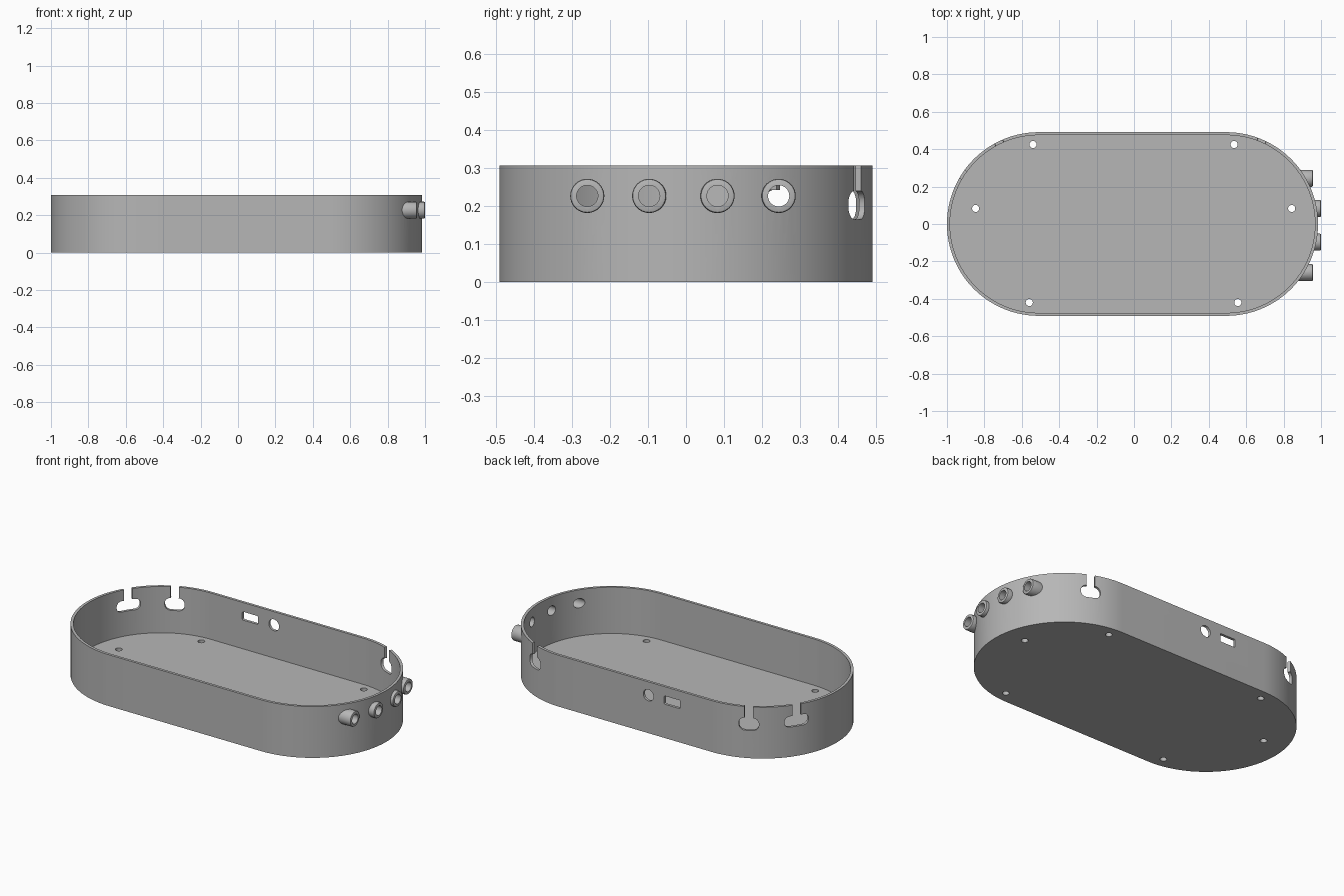
import bpy, bmesh, math
from mathutils import Vector

if "Cube" in bpy.data.objects:
    bpy.data.objects.remove(bpy.data.objects["Cube"], do_unlink=True)

RADIUS, HALF, CX, HEIGHT = 0.491, 0.501, -0.008, 0.307
WALL, FLOOR = 0.016, 0.03
X, Y, Z = Vector((1, 0, 0)), Vector((0, 1, 0)), Vector((0, 0, 1))

grey = bpy.data.materials.new("matte_grey")
grey.use_nodes = True
grey.diffuse_color = (0.47, 0.47, 0.47, 1)
grey.node_tree.nodes["Principled BSDF"].inputs["Base Color"].default_value = grey.diffuse_color


def arc(cx, cy, r, start, end, n):
    """Points on an arc, angles in degrees."""
    angles = [math.radians(start + (end - start) * i / n) for i in range(n + 1)]
    return [(cx + r * math.cos(a), cy + r * math.sin(a)) for a in angles]


def circle(r, n=40):
    return arc(0, 0, r, 0, 360, n)[:-1]


def rounded_box(w, h, r):
    a, b = w / 2 - r, h / 2 - r
    corners = [(a, b), (-a, b), (-a, -b), (a, -b)]
    return [p for i, (x, y) in enumerate(corners)
            for p in arc(x, y, r, 90 * i, 90 * i + 90, 6)]


def keyhole(w, h, slot, top):
    """Rounded opening joined to a narrow slot that runs up past the rim."""
    r = h * 0.45
    a, b = w / 2 - r, h / 2 - r
    s = slot / 2
    return ([(s, h / 2), (s, top), (-s, top), (-s, h / 2)]
            + arc(-a, b, r, 90, 180, 8) + arc(-a, -b, r, 180, 270, 8)
            + arc(a, -b, r, 270, 360, 8) + arc(a, b, r, 0, 90, 8))


def stadium(r):
    return arc(HALF, 0, r, -90, 90, 64) + arc(-HALF, 0, r, 90, 270, 64)


def prism(name, outline, origin, u, v, near, far, chamfer=0):
    """Extrude an outline in the plane u, v along its normal."""
    n = u.cross(v)
    bm = bmesh.new()
    verts = [bm.verts.new(origin + u * a + v * b + n * near) for a, b in outline]
    base = bm.faces.new(verts)
    ext = bmesh.ops.extrude_face_region(bm, geom=[base])["geom"]
    moved = [g for g in ext if isinstance(g, bmesh.types.BMVert)]
    bmesh.ops.translate(bm, verts=moved, vec=n * (far - near))
    if chamfer:
        cap = [g for g in ext if isinstance(g, bmesh.types.BMFace)][0]
        bmesh.ops.bevel(bm, geom=list(cap.edges), offset=chamfer, segments=2,
                        profile=0.5, affect='EDGES')
    bmesh.ops.recalc_face_normals(bm, faces=bm.faces)
    mesh = bpy.data.meshes.new(name)
    bm.to_mesh(mesh)
    bm.free()
    mesh.materials.append(grey)
    obj = bpy.data.objects.new(name, mesh)
    bpy.context.scene.collection.objects.link(obj)
    return obj


def combine(target, tool, operation):
    mod = target.modifiers.new("combine", 'BOOLEAN')
    mod.object, mod.operation, mod.solver = tool, operation, 'EXACT'
    tool.hide_render = True
    bpy.context.view_layer.objects.active = target
    bpy.ops.object.modifier_apply(modifier=mod.name)
    mesh = tool.data
    bpy.data.objects.remove(tool, do_unlink=True)
    bpy.data.meshes.remove(mesh)


centre = Vector((CX, 0, 0))
tray = prism("case_tray", stadium(RADIUS), centre, X, Y, 0, HEIGHT)

# Round cable bosses on the +x end
PORT_Z = 0.227
bosses = [(-0.26, 0.957), (-0.097, 1.0), (0.083, 1.0), (0.244, 0.957)]
for y, tip in bosses:
    boss = prism("boss", circle(0.045), Vector((0, y, PORT_Z)), Y, Z, 0.75, tip, 0.006)
    combine(tray, boss, 'UNION')

# Hollow interior
combine(tray, prism("cavity", stadium(RADIUS - WALL), centre, X, Y, FLOOR, HEIGHT + 0.1),
        'DIFFERENCE')

# Bores through the bosses
for y, tip in bosses:
    combine(tray, prism("bore", circle(0.028), Vector((0, y, PORT_Z)), Y, Z, 0.7, 1.1),
            'DIFFERENCE')

# Keyhole notches in the rounded ends: end, angle, width, height, centre height
for side, angle, w, h, z in [(1, 67, 0.11, 0.075, 0.203),
                             (-1, 116, 0.11, 0.075, 0.203),
                             (-1, 147, 0.14, 0.065, 0.21)]:
    a = math.radians(angle)
    tangent = Vector((-math.sin(a), math.cos(a), 0))
    cutter = prism("notch", keyhole(w, h, 0.048, 0.2),
                   Vector((CX + side * HALF, 0, z)), tangent, Z, 0.4, 0.6)
    combine(tray, cutter, 'DIFFERENCE')

# Round and rectangular ports in the back wall
for x, outline in [(-0.095, circle(0.034)), (-0.252, rounded_box(0.105, 0.05, 0.006))]:
    combine(tray, prism("port", outline, Vector((x, 0, PORT_Z)), -X, Z, 0.4, 0.6),
            'DIFFERENCE')

# Screw holes in the floor
for x, y in [(0.535, 0.425), (-0.54, 0.425), (0.843, 0.083),
             (-0.847, 0.083), (0.555, -0.42), (-0.56, -0.42)]:
    combine(tray, prism("screw_hole", circle(0.019, 24), Vector((x, y, 0)), X, Y, -0.1, 0.1),
            'DIFFERENCE')

# Smooth the curved walls, keep the rims crisp
bpy.ops.object.select_all(action='DESELECT')
tray.select_set(True)
bpy.context.view_layer.objects.active = tray
bpy.ops.object.shade_smooth_by_angle(angle=math.radians(30))
